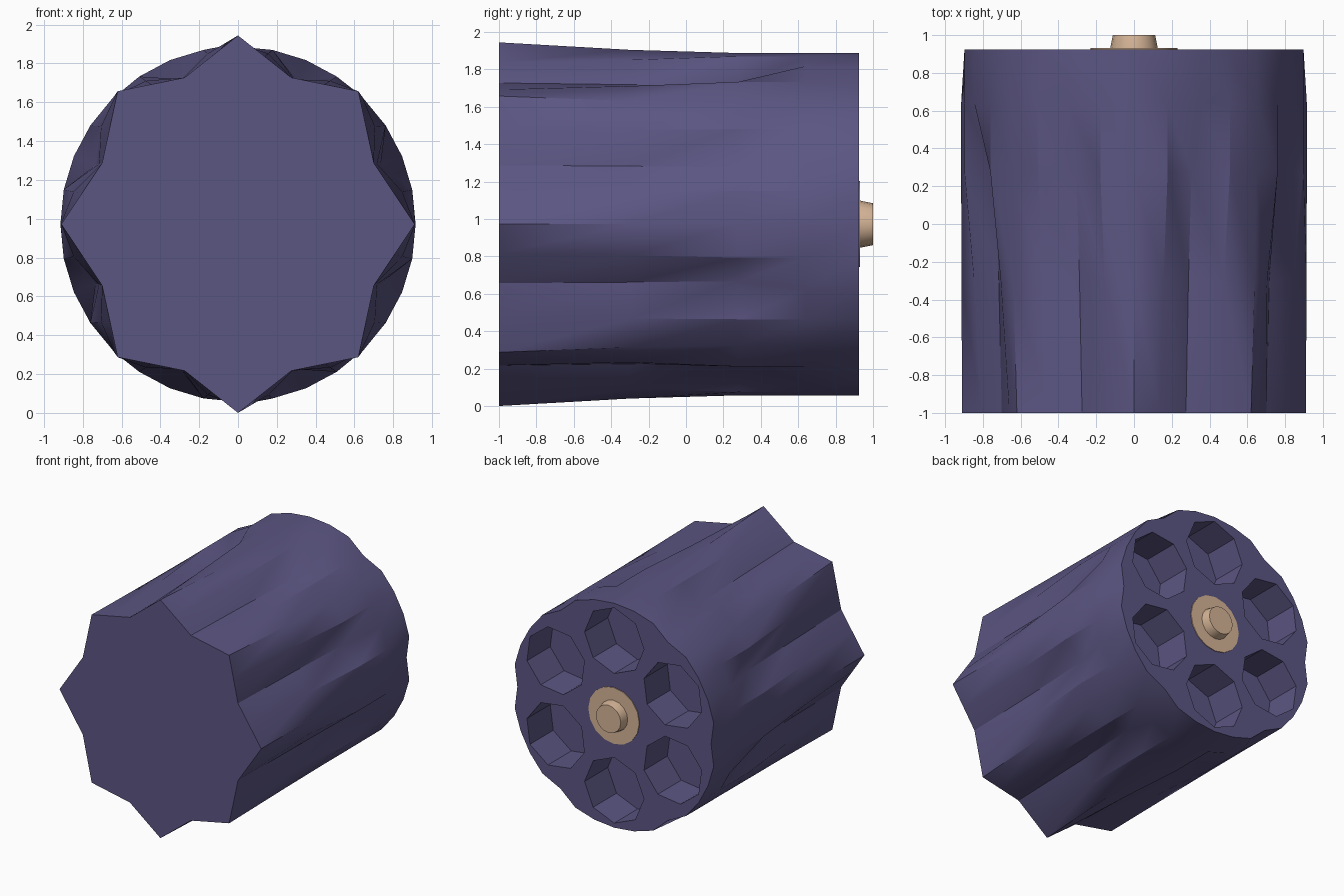
import bpy, bmesh, math
from mathutils import Matrix, Vector

if "Cube" in bpy.data.objects:
    bpy.data.objects.remove(bpy.data.objects["Cube"])

ZC = 0.972      # height of the drum axis
N = 32          # sides of the drum
R = 0.915
BACK = 0.925


def material(name, rgb):
    m = bpy.data.materials.new(name)
    m.diffuse_color = (*rgb, 1)
    m.use_nodes = True
    m.node_tree.nodes["Principled BSDF"].inputs["Base Color"].default_value = m.diffuse_color
    return m


purple = material("dusky purple", (0.105, 0.092, 0.225))
tan = material("tan metal", (0.67, 0.46, 0.31))


def finish(name, bm, mat):
    bmesh.ops.recalc_face_normals(bm, faces=bm.faces)
    me = bpy.data.meshes.new(name)
    bm.to_mesh(me)
    bm.free()
    me.materials.append(mat)
    ob = bpy.data.objects.new(name, me)
    bpy.context.collection.objects.link(ob)
    return ob


def loft(name, rings, mat):
    """Skin a list of (y, [(x, z), ...]) sections along y, capped at both ends."""
    bm = bmesh.new()
    vs = [[bm.verts.new((x, y, ZC + z)) for x, z in pts] for y, pts in rings]
    n = len(vs[0])
    for a, b in zip(vs, vs[1:]):
        for i in range(n):
            j = (i + 1) % n
            bm.faces.new((a[i], a[j], b[j], b[i]))
    bm.faces.new(vs[0])
    bm.faces.new(vs[-1])
    return finish(name, bm, mat)


def circle(r, n, cx=0, cz=0, turn=0):
    return [(cx + r * math.cos(turn + math.tau * i / n),
             cz + r * math.sin(turn + math.tau * i / n)) for i in range(n)]


# front star section: one quarter of tips and valleys, mirrored round
quarter = [(0.91, 0), (0.70, 0.315), (0.62, 0.685), (0.275, 0.755), (0, 0.972)]
half = quarter + [(-x, z) for x, z in quarter[-2::-1]]
star16 = half + [(x, -z) for x, z in half[-2:0:-1]]
star = []
for i, (x, z) in enumerate(star16):
    x2, z2 = star16[(i + 1) % 16]
    star += [(x, z), ((x + x2) / 2, (z + z2) / 2)]

# flute shoulder: every fourth point sunk as a valley
full = circle(R, N)
shoulder = [(x * 0.87, z * 0.87) if i % 4 == 2 else (x, z) for i, (x, z) in enumerate(full)]


def blend(a, b, k):
    return [(p[0] + (q[0] - p[0]) * k, p[1] + (q[1] - p[1]) * k) for p, q in zip(a, b)]


mid = [blend([s], [f], 0.7 if i % 4 == 0 else 0.45)[0]
       for i, (s, f) in enumerate(zip(star, shoulder))]

# rear rim with six shallow notches between the chambers
notches = (0, 5, 11, 16, 21, 27)
rim = [(x * 0.955, z * 0.955) if i in notches else (x, z) for i, (x, z) in enumerate(full)]

drum = loft("fluted_drum", [(-1, star), (-0.3, mid), (0.28, shoulder),
                            (0.64, full), (BACK, rim)], purple)

# six octagonal chambers cut into the rear
for k in range(6):
    a = math.radians(90 + 60 * k)
    ring = circle(0.268, 8, 0.61 * math.cos(a), 0.61 * math.sin(a), a)
    cutter = loft("chamber_cutter", [(BACK - 0.3, ring), (BACK + 0.2, ring)], purple)
    cutter.hide_render = True
    mod = drum.modifiers.new("chamber", 'BOOLEAN')
    mod.operation = 'DIFFERENCE'
    mod.solver = 'EXACT'
    mod.object = cutter
    bpy.context.view_layer.objects.active = drum
    bpy.ops.object.modifier_apply(modifier=mod.name)
    bpy.data.objects.remove(cutter)

# rear washer and centre pin
washer = loft("rear_washer", [(BACK - 0.02, circle(0.23, 16)), (BACK + 0.006, circle(0.23, 16))], tan)
pin = loft("centre_pin", [(BACK - 0.02, circle(0.126, 16)), (BACK + 0.006, circle(0.126, 16)),
                          (1.0, circle(0.112, 16))], tan)

# smooth shading with crisp edges
for ob in (drum, washer, pin):
    bpy.ops.object.select_all(action='DESELECT')
    ob.select_set(True)
    bpy.context.view_layer.objects.active = ob
    bpy.ops.object.shade_smooth_by_angle(angle=math.radians(30))
